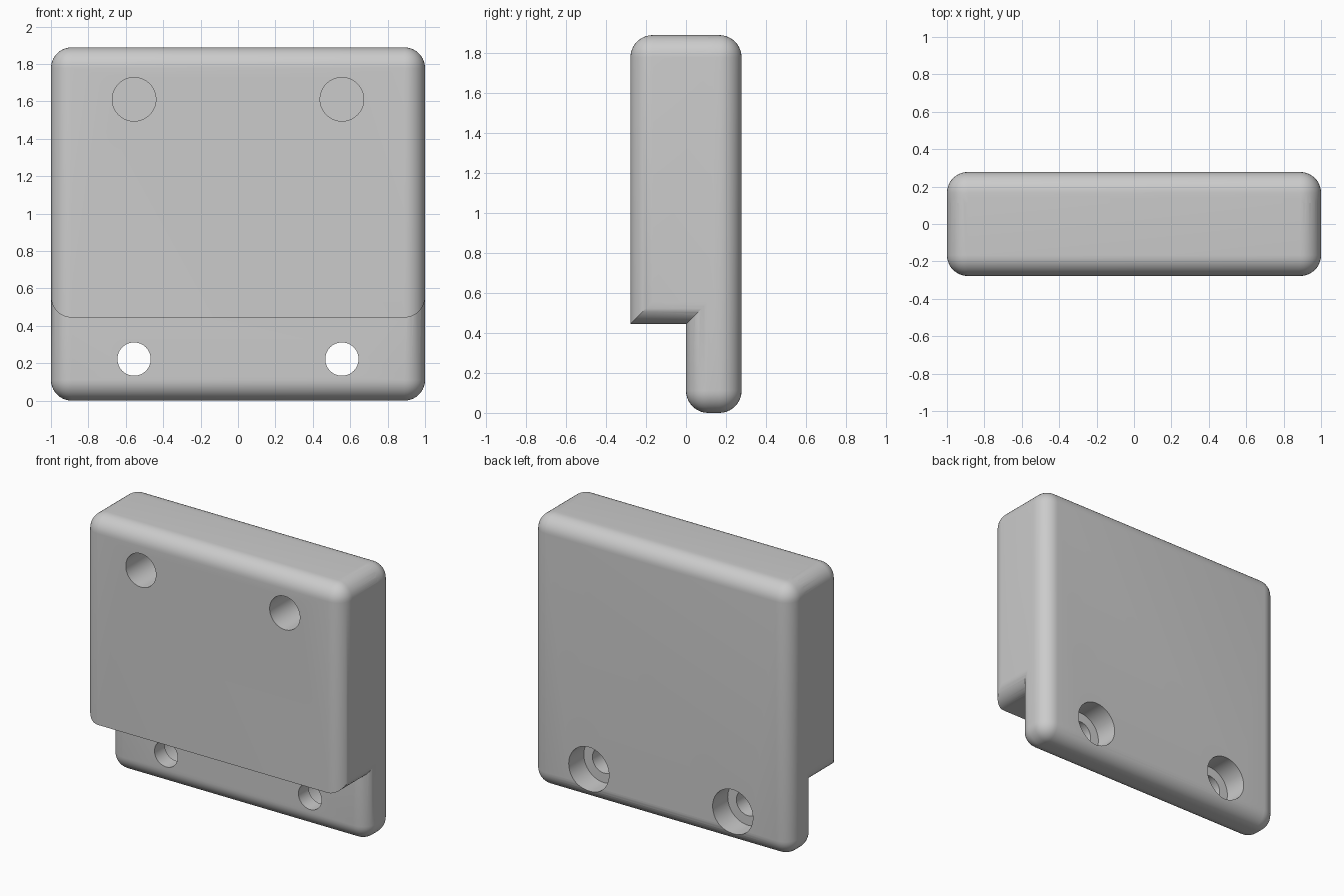
import bpy
import bmesh
import math

if "Cube" in bpy.data.objects:
    bpy.data.objects.remove(bpy.data.objects["Cube"], do_unlink=True)

U = 1 / 18            # one design step; the width is 36 steps
HALF_W, HALF_D, HEIGHT, STEP, FILLET = 18, 5, 34, 8, 2

grey = bpy.data.materials.new("light grey")
grey.use_nodes = True
colour = (0.6, 0.6, 0.6, 1)
grey.diffuse_color = colour
grey.node_tree.nodes["Principled BSDF"].inputs["Base Color"].default_value = colour


def finish(bm, name):
    bmesh.ops.scale(bm, vec=(U, U, U), verts=bm.verts)
    bmesh.ops.recalc_face_normals(bm, faces=bm.faces)
    mesh = bpy.data.meshes.new(name)
    bm.to_mesh(mesh)
    bm.free()
    mesh.materials.append(grey)
    obj = bpy.data.objects.new(name, mesh)
    bpy.context.collection.objects.link(obj)
    return obj


def filleted_box(name, y0, y1, z0, z1, is_rounded):
    """Box whose edges are rounded where is_rounded(edge midpoint) holds."""
    bm = bmesh.new()
    bmesh.ops.create_cube(bm, size=1)
    for v in bm.verts:
        v.co.x *= 2 * HALF_W
        v.co.y = y0 if v.co.y < 0 else y1
        v.co.z = z0 if v.co.z < 0 else z1
    edges = [e for e in bm.edges
             if is_rounded((e.verts[0].co + e.verts[1].co) / 2)]
    bmesh.ops.bevel(bm, geom=edges, offset=FILLET, offset_type='OFFSET',
                    segments=10, profile=0.5, affect='EDGES')
    return finish(bm, name)


def drill(name, x, z, radius, y0, y1):
    """Cylinder along y, used as a cutter."""
    bm = bmesh.new()
    bmesh.ops.create_cone(bm, cap_ends=True, segments=64, radius1=radius,
                          radius2=radius, depth=y1 - y0)
    for v in bm.verts:
        a, b, c = v.co
        v.co = (a + x, c + (y0 + y1) / 2, b + z)
    return finish(bm, name)


def combine(target, tool, operation):
    mod = target.modifiers.new(tool.name, 'BOOLEAN')
    mod.operation = operation
    mod.solver = 'EXACT'
    mod.object = tool
    bpy.context.view_layer.objects.active = target
    bpy.ops.object.modifier_apply(modifier=mod.name)
    bpy.data.objects.remove(tool, do_unlink=True)


# Thin back plate, rounded on every edge
body = filleted_box("bracket_body", 0, HALF_D, 0, HEIGHT, lambda m: True)

# Thick front block: sharp along its bottom front edge and where it joins the plate
joint = 2.5
block = filleted_box(
    "front_block", -HALF_D, joint, STEP, HEIGHT,
    lambda m: m.y < joint - 0.1 and not (m.y < -HALF_D + 0.1 and m.z < STEP + 0.1))
combine(body, block, 'UNION')

# Blind holes above, counterbored through holes below
for x in (-10, 10):
    combine(body, drill("upper_hole", x, 29, 2.1, -HALF_D - 1, 3), 'DIFFERENCE')
    combine(body, drill("lower_hole", x, 4, 1.6, -1, HALF_D + 1), 'DIFFERENCE')
    combine(body, drill("counterbore", x, 4, 2.8, 2, HALF_D + 1), 'DIFFERENCE')

# Smooth fillets and hole walls, sharp step edges
bpy.ops.object.select_all(action='DESELECT')
body.select_set(True)
bpy.context.view_layer.objects.active = body
bpy.ops.object.shade_smooth_by_angle(angle=math.radians(30))
